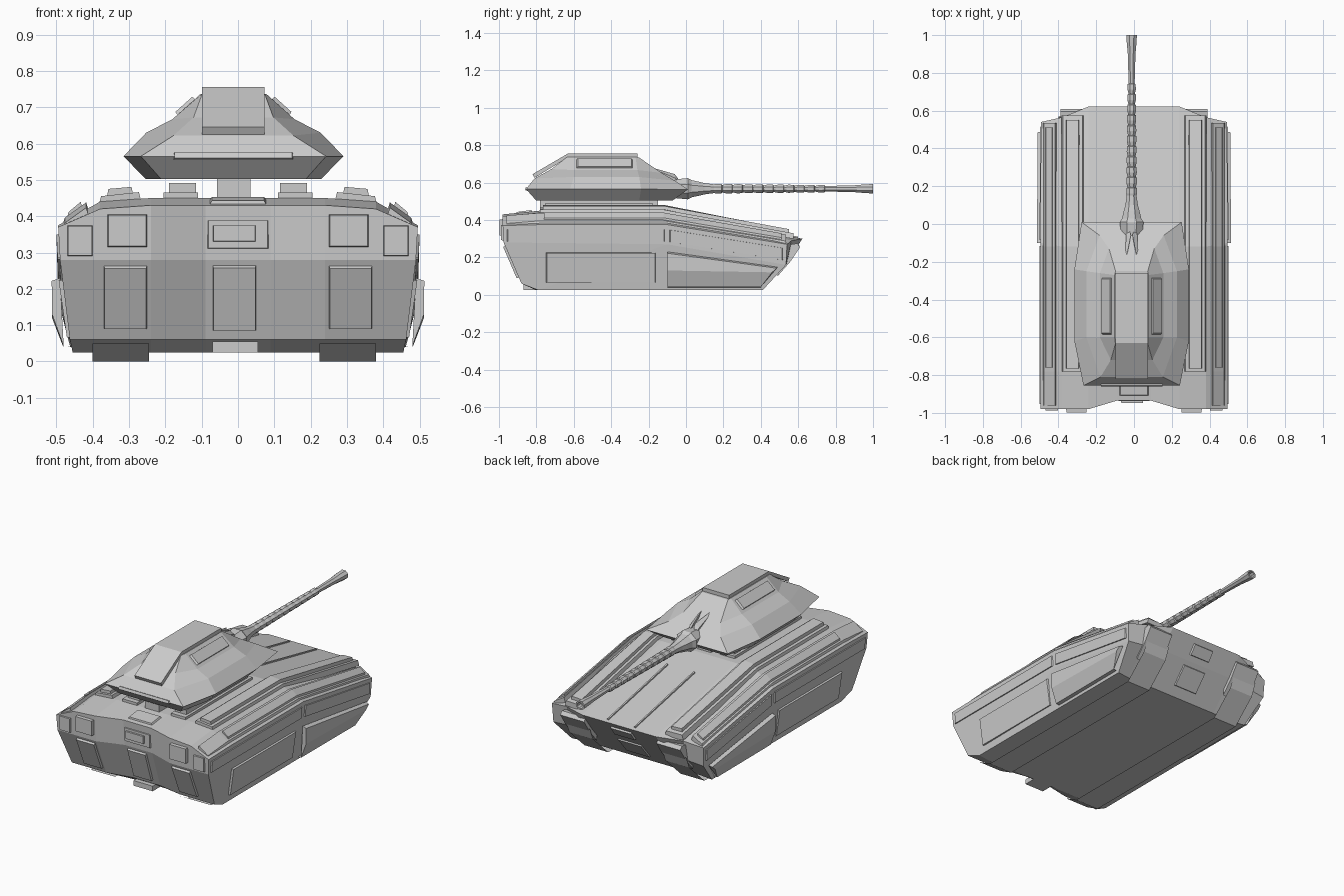
import bpy, bmesh, math
from mathutils import Vector

if "Cube" in bpy.data.objects:
    bpy.data.objects.remove(bpy.data.objects["Cube"])

XC = -0.0125  # turret and gun sit slightly off centre


def make(name, verts, faces):
    me = bpy.data.meshes.new(name)
    bm = bmesh.new()
    vs = [bm.verts.new(v) for v in verts]
    for f in faces:
        bm.faces.new([vs[i] for i in f])
    bmesh.ops.remove_doubles(bm, verts=bm.verts, dist=1e-5)
    bmesh.ops.recalc_face_normals(bm, faces=bm.faces)
    bm.to_mesh(me)
    bm.free()
    ob = bpy.data.objects.new(name, me)
    bpy.context.collection.objects.link(ob)
    return ob


def mirror(ob):
    m = ob.modifiers.new("mirror", 'MIRROR')
    m.use_clip = True
    return ob


def loft(name, rings, caps=True):
    """Skin closed rings that share a point count."""
    n = len(rings[0])
    verts = [p for r in rings for p in r]
    faces = [(k*n+i, k*n+(i+1) % n, (k+1)*n+(i+1) % n, (k+1)*n+i)
             for k in range(len(rings)-1) for i in range(n)]
    if caps:
        faces += [tuple(range(n)), tuple(range(len(verts)-n, len(verts)))]
    return make(name, verts, faces)


def plate(name, pts, depth, inset=0.06, both=True):
    """Raised panel with a bevelled rim on a flat outline."""
    pts = [Vector(p) for p in pts]
    c = sum(pts, Vector()) / len(pts)
    n = (pts[1]-pts[0]).cross(pts[2]-pts[0]).normalized()
    if n.dot(c - Vector((0, -0.2, 0.25))) < 0:
        n = -n
    low = [p - n*0.006 for p in pts]
    high = [p.lerp(c, inset) + n*depth for p in pts]
    ob = loft(name, [low, high])
    return mirror(ob) if both else ob


def box(name, x, y, z):
    return loft(name, [[(a, y[0], z[0]), (a, y[1], z[0]), (a, y[1], z[1]), (a, y[0], z[1])] for a in x])


# Hull: side profiles lofted from the centre line outwards
floor_r, floor_f = (-.80, .025), (.40, .025)
mid = [floor_r, (-.85, .06), (-.925, .28), (-.935, .43), (-.78, .45), (-.12, .45), (.622, .30), (.54, .19), floor_f]
inner = [floor_r, (-.88, .06), (-.975, .28), (-.98, .43), (-.78, .45), (-.12, .45), (.622, .30), (.54, .19), floor_f]
outer = [floor_r, (-.88, .06), (-.975, .28), (-.98, .42), (-.78, .44), (-.12, .44), (.565, .29), (.54, .17), floor_f]
side = [(-.79, .025), (-.88, .06), (-.975, .28), (-.98, .37), (-.78, .375), (-.1, .375), (.54, .27), (.535, .16), (.41, .025)]
side_x = [.455, .463, .49, .495, .495, .495, .493, .487, .455]
sections = [[(x, y, z) for y, z in p] for x, p in ((0, mid), (.09, mid), (.24, inner), (.38, outer))]
sections.append([(x, y, z) for x, (y, z) in zip(side_x, side)])
verts = [p for s in sections for p in s] + [(.49, -.1, .27)]
faces = [(k*9+i, k*9+(i+1) % 9, k*9+9+(i+1) % 9, k*9+9+i) for k in range(4) for i in range(9)]
faces += [(38, 39, 40, 41, 45), (41, 42, 43, 45), (36, 37, 38, 45), (36, 45, 43, 44)]
mirror(make("hull", verts, faces))


def deck(x, y):
    """Height of the hull deck."""
    if x < .24:
        z = .45
    elif x < .38:
        z = .45 - (x-.24)*.071
    else:
        z = .44 - (x-.38)*.565
    slope = .205 - max(0, x-.24)*.16
    return z - max(0, y+.12)*slope - max(0, -.78-y)*.08


def rail(name, x0, x1, ys, h, t=.008):
    rings = []
    for y in ys:
        a, b = deck(x0, y), deck(x1, y)
        rings.append([(x0, y, a-.012), (x1, y, b-.012), (x1-t, y, b+h), (x0+t, y, a+h)])
    return mirror(loft(name, rings))


# Stepped rails running along the deck
rail("inner_rail_base", .265, .385, (-.78, -.12, .575), .018)
rail("inner_rail_top", .285, .365, (-.765, -.12, .55), .034)
rail("outer_rail_base", .41, .485, (-.96, -.78, -.12, .535), .015)
rail("outer_rail_top", .425, .475, (-.76, -.12, .51), .025)
rail("glacis_edge_strip", .08, .095, (.05, .6), .008, .003)

# Belt line panels and skirts on the sides
plate("belt_panel", [(.491, -.96, .285), (.494, -.96, .35), (.494, -.11, .35), (.491, -.11, .285)], .006, .02)
plate("belt_panel_front", [(.491, -.09, .282), (.494, -.09, .348), (.491, .52, .25), (.489, .52, .185)], .006, .02)
plate("rear_skirt_panel", [(.463, -.75, .065), (.486, -.75, .225), (.486, -.16, .225), (.463, -.16, .065)], .008, .02)
loft_x = [.455, .48, .48, .457]
skirt = [[(.458, -.1, .04), (.486, -.1, .235), (.484, .49, .145), (.462, .40, .04)],
         [(.48, -.1, .042), (.512, -.1, .13), (.512, .46, .12), (.482, .40, .042)],
         [(.49, -.1, .23), (.513, -.1, .222), (.511, .485, .142), (.49, .49, .148)]]
mirror(make("front_skirt", [p for r in skirt for p in r],
            [(4, 5, 6, 7), (5, 9, 10, 6), (9, 8, 11, 10), (4, 8, 9, 5), (7, 6, 10, 11), (0, 4, 7, 3), (0, 3, 11, 8)]))


# Rear face: doors below the belt, lamp covers above it
def rear(z, y_low=-.88):
    return y_low + (z-.06)/.22*(-.975-y_low) if z < .28 else -.976


def rear_plate(name, x0, x1, z0, z1, depth, dy=0, both=True, low=-.88):
    plate(name, [(x0, rear(z0, low)+dy, z0), (x1, rear(z0, low)+dy, z0),
                 (x1, rear(z1, low)+dy, z1), (x0, rear(z1, low)+dy, z1)], depth, .05, both)


rear_plate("rear_side_door", .25, .37, .09, .265, .012)
plate("rear_centre_door", [(a, y, z) for a, y, z in ((-.07, -.86, .085), (.05, -.86, .085), (.05, -.92, .265), (-.07, -.92, .265))],
      .012, .04, False)
rear_plate("rear_lamp_cover", .25, .36, .315, .405, .022)
rear_plate("rear_corner_cover", .40, .47, .29, .375, .012)
rear_plate("rear_step_panel", -.07, .05, .33, .375, .016, .044, False)
rear_plate("rear_wide_panel", -.085, .085, .31, .39, .008, .046, False)
plate("rear_deck_panel", [(-.08, -.91, .434), (.08, -.91, .434), (.08, -.82, .446), (-.08, -.82, .446)], .008, .1, False)
box("rear_tow_bar", (-.07, .055), (-.87, -.78), (.025, .055))

# Running plates under the hull, open sheets
path = [(-.88, .05), (-.79, 0), (.40, 0), (.54, .13), (.57, .20)]
for tag, x0, x1 in (("left", -.40, -.245), ("right", .225, .38)):
    make("track_" + tag, [(x, y, z) for y, z in path for x in (x0, x1)],
         [(2*i, 2*i+1, 2*i+3, 2*i+2) for i in range(len(path)-1)])

# Nose pods and lower front hatch
pod = [(.50, .26), (.595, .275), (.61, .255), (.56, .18), (.49, .10)]
mirror(loft("nose_pod", [[(x, y, z) for y, z in pod] for x in (.235, .39)]))
plate("nose_hatch", [(-.07, .561, .215), (.07, .561, .215), (.07, .602, .27), (-.07, .602, .27)], .008, .08, False)
plate("lower_front_hatch", [(-.08, .437, .07), (.08, .437, .07), (.08, .522, .17), (-.08, .522, .17)], .008, .08, False)

# Turret mounting bars
box("turret_pivot", (XC-.045, XC+.047), (-.78, -.15), (.44, .51))
mirror(box("turret_bar", (.11, .205), (-.78, -.16), (.44, .465)))
mirror(box("turret_bar_top", (.115, .19), (-.75, -.18), (.46, .492)))

# Turret: stacked eight-sided rings
levels = [
    [(.20, -.80, .503), (.242, -.62, .503), (.242, -.25, .503), (.20, -.07, .505)],
    [(.255, -.855, .565), (.303, -.62, .565), (.303, -.24, .565), (.265, .01, .563)],
    [(.165, -.81, .622), (.24, -.60, .63), (.24, -.25, .63), (.17, -.06, .61)],
    [(.11, -.72, .672), (.168, -.60, .667), (.168, -.26, .667), (.12, -.13, .652)],
    [(.086, -.635, .737), (.09, -.60, .737), (.09, -.27, .737), (.085, -.25, .733)]]
loft("turret", [[(XC+x, y, z) for x, y, z in r] + [(XC-x, y, z) for x, y, z in reversed(r)] for r in levels])

# Roof cover with rear flap, side vents and rear strip
cover = [(-.26, .735), (-.26, .756), (-.63, .756), (-.82, .645), (-.81, .625), (-.63, .735)]
loft("roof_cover", [[(x, y, z) for y, z in cover] for x in (XC-.086, XC+.086)])
for s in (-1, 1):
    tag = "left" if s < 0 else "right"
    plate("turret_vent_" + tag, [(XC+s*.155, -.59, .678), (XC+s*.155, -.28, .678),
                                 (XC+s*.105, -.28, .723), (XC+s*.105, -.59, .723)], .01, .08, False)
    # Fin above the gun root
    make("gun_fin_" + tag, [(XC+s*.035, -.215, .69), (XC+s*.004, -.06, .645), (XC+s*.03, -.06, .625),
                            (XC+s*.022, .0, .565), (XC+s*.03, -.2, .64)],
         [(0, 1, 2), (0, 2, 4), (0, 4, 1), (1, 4, 3), (1, 3, 2), (2, 3, 4)])
plate("turret_rear_strip", [(XC-.165, -.852, .557), (XC+.165, -.852, .557),
                            (XC+.165, -.846, .573), (XC-.165, -.846, .573)], .01, .02, False)

# Gun: root cone, ribbed barrel and flared muzzle
prof = [(-.06, .06), (.01, .068), (.03, .055), (.07, .045), (.10, .036), (.15, .028)]
y = .15
for i in range(11):
    r = .031 - i*.0007
    prof += [(y+.012, r), (y+.04, r-.001), (y+.044, r-.007)]
    y += .055
prof += [(.80, .019), (.90, .022), (.96, .028), (1.0, .03), (1.0, .02), (.97, .018)]
loft("gun", [[(XC + r*math.cos(math.pi*(k+.5)/4), yy, .567 + r*math.sin(math.pi*(k+.5)/4)*.9)
              for k in range(8)] for yy, r in prof])
